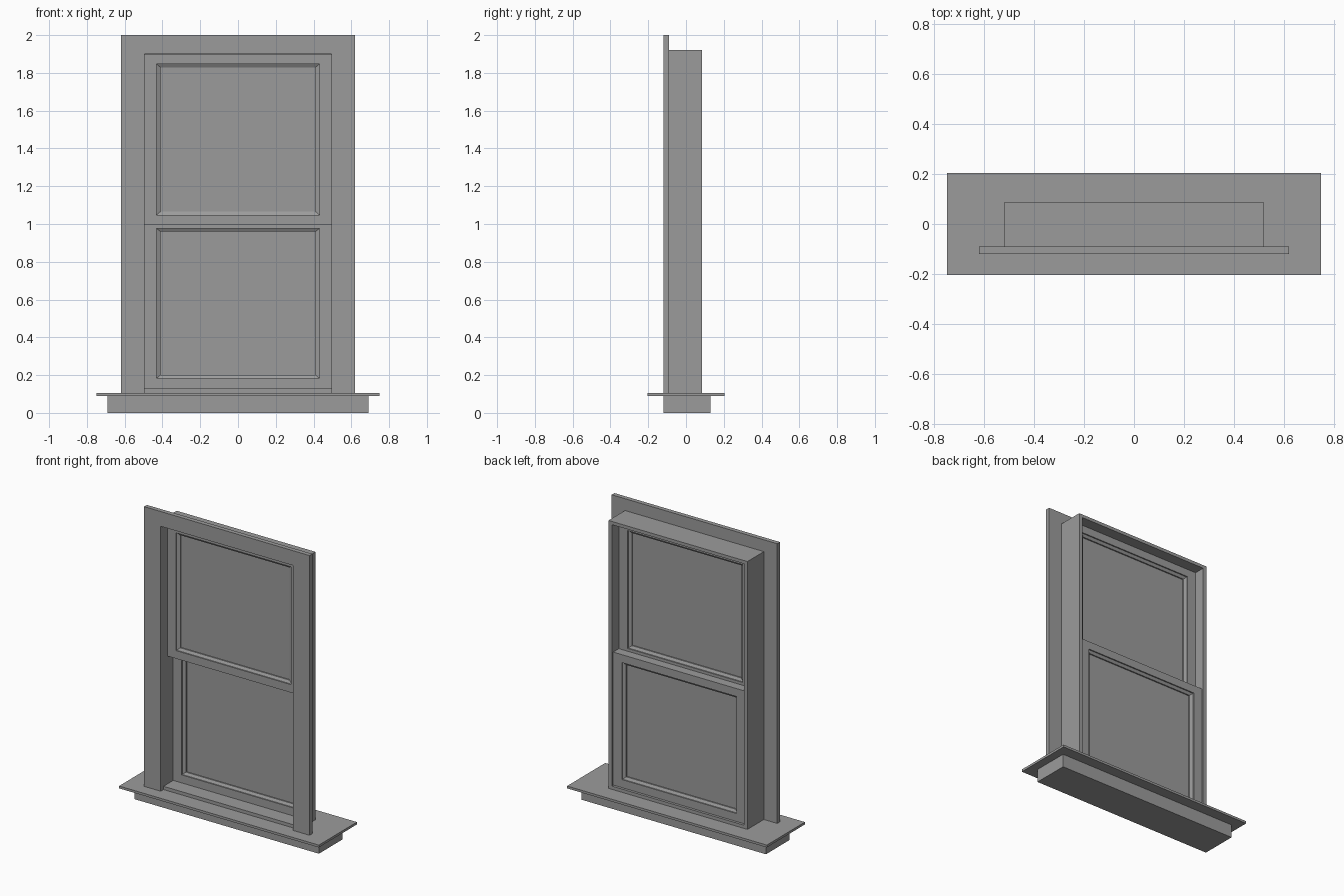
import bpy
import bmesh

cube = bpy.data.objects.get("Cube")
if cube:
    bpy.data.objects.remove(cube, do_unlink=True)

# One grey finish for the whole window
GREY = (0.33, 0.33, 0.33, 1.0)
grey = bpy.data.materials.new("plain_grey")
grey.use_nodes = True
grey.diffuse_color = GREY
grey.node_tree.nodes["Principled BSDF"].inputs["Base Color"].default_value = GREY


def finish(name, bm):
    bmesh.ops.recalc_face_normals(bm, faces=bm.faces)
    mesh = bpy.data.meshes.new(name)
    bm.to_mesh(mesh)
    bm.free()
    mesh.materials.append(grey)
    obj = bpy.data.objects.new(name, mesh)
    bpy.context.collection.objects.link(obj)
    return obj


def box(name, half_x, y0, y1, z0, z1):
    bm = bmesh.new()
    bmesh.ops.create_cube(bm, size=1)
    for v in bm.verts:
        v.co.x *= 2 * half_x
        v.co.y = y1 if v.co.y > 0 else y0
        v.co.z = z1 if v.co.z > 0 else z0
    return finish(name, bm)


def mitred_frame(name, half_x, z0, z1, dx, dz, profile, bottom=True):
    """Sweep a closed (inset fraction, y) profile round a rectangle with
    mitred corners; bottom=False leaves two legs under a head."""
    bm = bmesh.new()
    sections = []
    for sx, top in ((-1, False), (-1, True), (1, True), (1, False)):
        ring = []
        for t, y in profile:
            low = z0 + t * dz if bottom else z0
            z = z1 - t * dz if top else low
            ring.append(bm.verts.new((sx * (half_x - t * dx), y, z)))
        sections.append(ring)
    n = len(profile)
    for i in range(4 if bottom else 3):
        a, b = sections[i], sections[(i + 1) % 4]
        for j in range(n):
            k = (j + 1) % n
            bm.faces.new((a[j], a[k], b[k], b[j]))
    if not bottom:
        bm.faces.new(sections[0])
        bm.faces.new(sections[3])
    return finish(name, bm)


def flat(y0, y1):
    return [(0, y0), (1, y0), (1, y1), (0, y1)]


def sash(name, z0, z1, y0, y1):
    # Flat rails with a small step and sloping bead on each side of the pane
    mid = (y0 + y1) / 2
    bead = 0.76
    profile = [(0, y0), (bead, y0), (bead, y0 + 0.008), (1, y0 + 0.018),
               (1, y1 - 0.018), (bead, y1 - 0.008), (bead, y1), (0, y1)]
    mitred_frame(name + "_sash", 0.495, z0, z1, 0.085, 0.071, profile)
    box(name + "_pane", 0.412, mid - 0.004, mid + 0.004, z0 + 0.069, z1 - 0.069)


# Sill
box("sill_base", 0.69, -0.12, 0.13, 0.0, 0.09)
box("sill_board", 0.748, -0.204, 0.204, 0.09, 0.106)

# Jamb box and front trim
mitred_frame("jamb_frame", 0.52, 0.106, 1.92, 0.025, 0.022, flat(-0.09, 0.086))
mitred_frame("front_trim", 0.62, 0.106, 2.0, 0.125, 0.1, flat(-0.12, -0.09), bottom=False)

# Sliding sashes, the upper one in front
sash("upper", 0.995, 1.9, -0.05, 0.011)
sash("lower", 0.13, 1.03, 0.011, 0.072)
